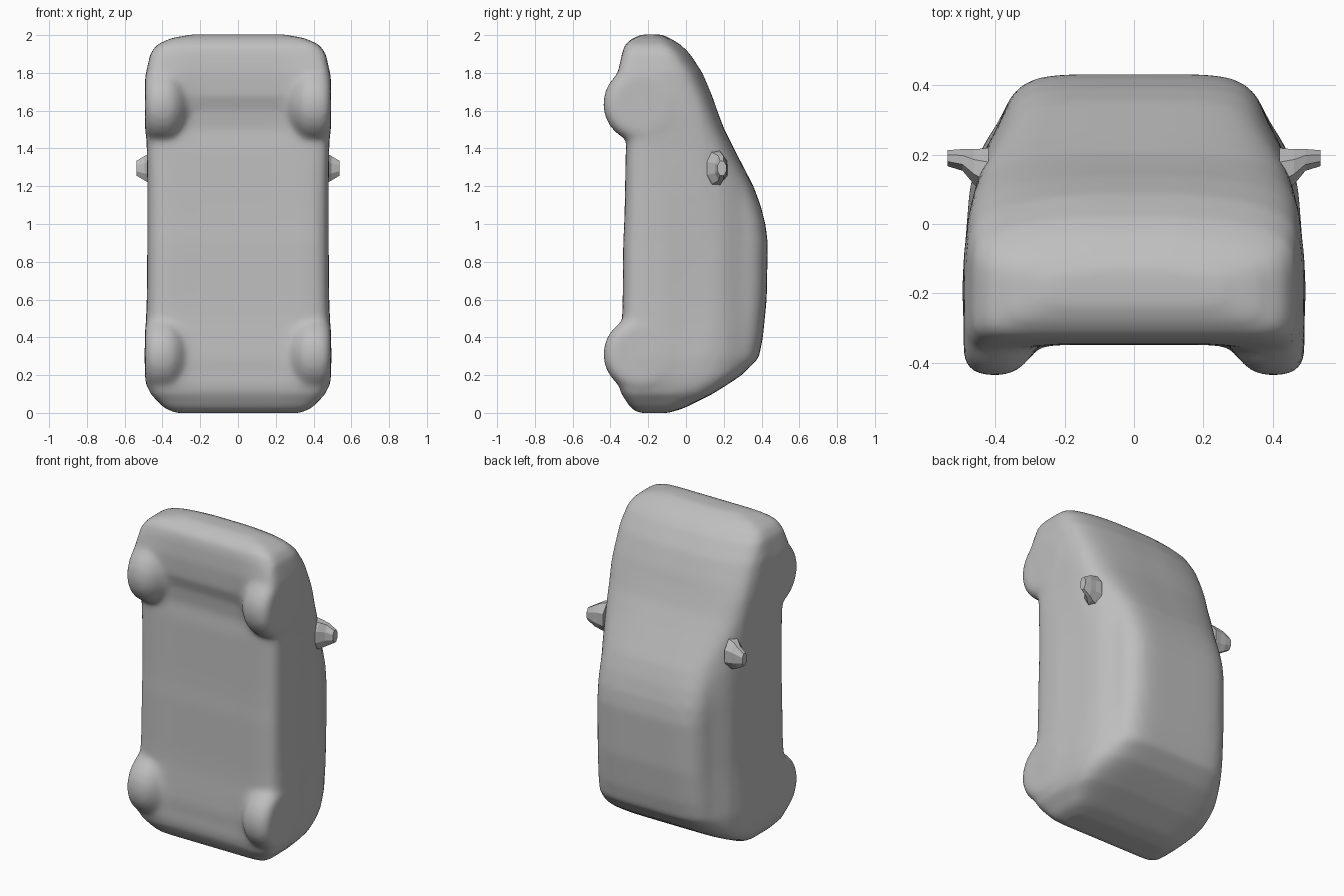
import bpy, bmesh, math

if "Cube" in bpy.data.objects:
    bpy.data.objects.remove(bpy.data.objects["Cube"])

paint = bpy.data.materials.new("plain grey")
paint.diffuse_color = (0.52, 0.52, 0.52, 1)
paint.use_nodes = True
paint.node_tree.nodes["Principled BSDF"].inputs["Base Color"].default_value = paint.diffuse_color


def lerp_table(table, v):
    """Piecewise linear lookup in (position, value) pairs."""
    if v <= table[0][0]:
        return table[0][1]
    for (a, fa), (b, fb) in zip(table, table[1:]):
        if v <= b:
            return fa + (fb - fa) * (v - a) / (b - a)
    return table[-1][1]


def loft(bm, rings):
    """Skin a list of equal-length point rings and cap both ends."""
    loops = [[bm.verts.new(p) for p in ring] for ring in rings]
    n = len(loops[0])
    for a, b in zip(loops, loops[1:]):
        for i in range(n):
            j = (i + 1) % n
            bm.faces.new((a[i], a[j], b[j], b[i]))
    bm.faces.new(loops[0][::-1])
    bm.faces.new(loops[-1])


def finish(bm, name):
    bmesh.ops.recalc_face_normals(bm, faces=bm.faces)
    mesh = bpy.data.meshes.new(name)
    bm.to_mesh(mesh)
    bm.free()
    mesh.materials.append(paint)
    obj = bpy.data.objects.new(name, mesh)
    bpy.context.collection.objects.link(obj)
    return obj


# Body sections along z: height, underside y, roof y, half width
SECTIONS = [
    (0.00, -0.25, -0.09, 0.33), (0.025, -0.295, -0.01, 0.39),
    (0.10, -0.35, 0.14, 0.463), (0.15, -0.373, 0.22, 0.482),
    (0.20, -0.383, 0.295, 0.49), (0.29, -0.385, 0.385, 0.496),
    (0.40, -0.372, 0.407, 0.492), (0.50, -0.346, 0.417, 0.487),
    (0.60, -0.343, 0.427, 0.483), (0.90, -0.34, 0.433, 0.48),
    (1.00, -0.335, 0.42, 0.48), (1.10, -0.332, 0.395, 0.48),
    (1.20, -0.33, 0.358, 0.48), (1.40, -0.326, 0.255, 0.483),
    (1.50, -0.33, 0.205, 0.488), (1.60, -0.355, 0.167, 0.493),
    (1.68, -0.38, 0.14, 0.492), (1.80, -0.38, 0.09, 0.487),
    (1.90, -0.345, 0.025, 0.465), (1.95, -0.325, -0.025, 0.43),
    (1.985, -0.28, -0.085, 0.35), (2.004, -0.23, -0.13, 0.24),
]
# Sides lean inwards towards the roof
LEAN = [(-0.3, 1.0), (-0.1, 1.0), (0.0, 0.98), (0.1, 0.96), (0.2, 0.91),
        (0.3, 0.81), (0.43, 0.77)]
# Hollow of the underside and crown of the bonnet, by height
ARCH = [(0.0, 0.0), (0.1, 0.015), (0.2, 0.045), (0.38, 0.04), (0.5, 0.012),
        (1.4, 0.012), (1.6, 0.045), (1.68, 0.045), (1.8, 0.04), (1.93, 0.0)]
CROWN = [(1.0, 0.0), (1.2, 0.015), (1.6, 0.025), (1.8, 0.045), (1.95, 0.05), (2.0, 0.02)]


def body_ring(z, y0, y1, w, n=160):
    """Rounded section, with tighter corners along the underside."""
    ring = []
    for i in range(n):
        t = 2 * math.pi * (i + 0.5) / n
        c, s = math.cos(t), math.sin(t)
        power = 6 if s > 0 else 9
        u = math.copysign(abs(c) ** (2 / power), c)
        v = math.copysign(abs(s) ** (2 / power), s)
        y = (y0 + y1) / 2 + (y1 - y0) / 2 * v
        x = w * u * lerp_table(LEAN, y)
        if v > 0:
            y -= lerp_table(CROWN, z) * u * u * v
        else:
            y -= lerp_table(ARCH, z) * (1 - u * u) * v
        ring.append((x, y, z))
    return ring


def wheel(bm, side, y, z, r):
    profile = [(0.27, 0.55), (0.31, 0.82), (0.35, 0.97), (0.38, 1.0),
               (0.43, 1.0), (0.465, 0.95), (0.492, 0.78)]
    loft(bm, [[(side * x, y + r * k * math.cos(a), z + r * k * math.sin(a))
               for a in (2 * math.pi * i / 40 for i in range(40))]
              for x, k in profile])


# Body shell and wheels, blended into one soft skin
bm = bmesh.new()
loft(bm, [body_ring(*s) for s in SECTIONS])
for side in (-1, 1):
    wheel(bm, side, -0.237, 0.31, 0.2)
    wheel(bm, side, -0.235, 1.635, 0.203)
body = finish(bm, "car_body")
remesh = body.modifiers.new("blend", 'REMESH')
remesh.mode = 'VOXEL'
remesh.voxel_size = 0.02
remesh.use_smooth_shade = True
soften = body.modifiers.new("soften", 'SMOOTH')
soften.factor = 0.5
soften.iterations = 7

# Side mirrors: faceted stubs, given as x, centre y, half depth, half height
for side, label in ((-1, "left"), (1, "right")):
    bm = bmesh.new()
    stub = [(0.42, 0.15, 0.075, 0.10), (0.462, 0.165, 0.055, 0.088),
            (0.495, 0.185, 0.034, 0.07), (0.538, 0.19, 0.025, 0.042)]
    loft(bm, [[(side * x, y + ry * math.cos(a), 1.295 + rz * math.sin(a))
               for a in (math.pi * (i + 0.5) / 4 for i in range(8))]
              for x, y, ry, rz in stub])
    finish(bm, label + "_mirror")
